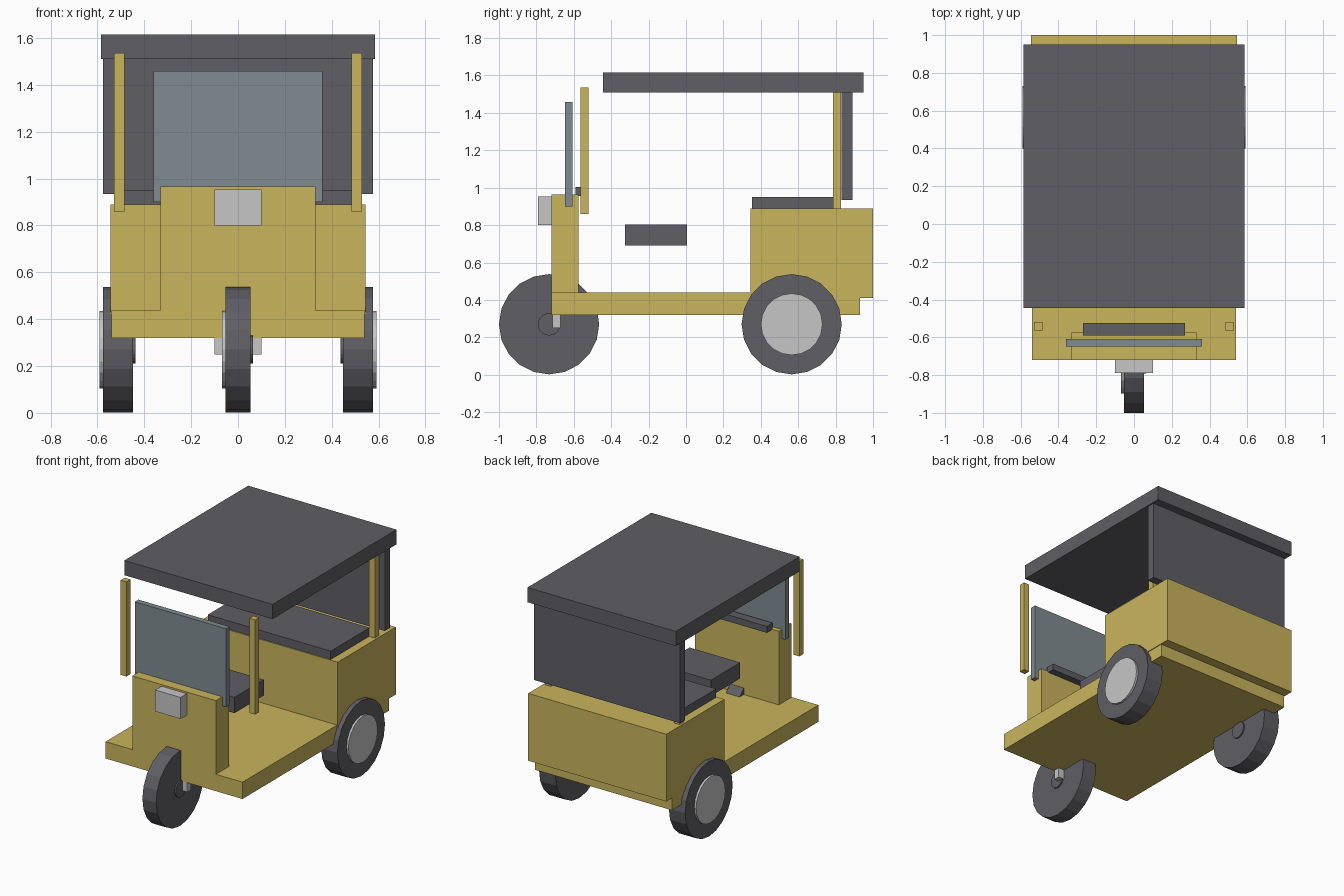
import bpy, math
from mathutils import Vector

cube = bpy.data.objects.get("Cube")
if cube:
    bpy.data.objects.remove(cube, do_unlink=True)


def material(name, r, g, b):
    m = bpy.data.materials.new(name)
    m.use_nodes = True
    m.diffuse_color = (r, g, b, 1)
    m.node_tree.nodes["Principled BSDF"].inputs["Base Color"].default_value = (r, g, b, 1)
    return m


YELLOW = material("yellow_paint", 0.59, 0.46, 0.108)
DARK = material("dark_grey", 0.115, 0.112, 0.128)
SILVER = material("light_grey", 0.56, 0.565, 0.56)
GLASS = material("blue_grey_glass", 0.215, 0.262, 0.285)


def box(name, mat, x, y, z):
    """Box spanning the given (min, max) ranges."""
    bpy.ops.mesh.primitive_cube_add(size=1)
    o = bpy.context.object
    o.name = name
    size = Vector([r[1] - r[0] for r in (x, y, z)])
    mid = Vector([(r[1] + r[0]) / 2 for r in (x, y, z)])
    for v in o.data.vertices:
        v.co = Vector([a * b for a, b in zip(v.co, size)])
    o.location = mid
    o.data.materials.append(mat)
    return o


def wide(name, mat, half, y, z):
    return box(name, mat, (-half, half), y, z)


def disc(name, mat, radius, x0, x1, y, z, sides):
    """Flat-sided cylinder with its axle along x."""
    bpy.ops.mesh.primitive_cylinder_add(
        vertices=sides, radius=radius, depth=abs(x1 - x0),
        location=((x0 + x1) / 2, y, z), rotation=(0, math.pi / 2, 0))
    o = bpy.context.object
    o.name = name
    o.data.materials.append(mat)


def wheel(name, x, half, y, side):
    """Tyre with a wide cap on its outer side and a small hub on its inner side."""
    z = 0.27
    disc(name + "_tyre", DARK, 0.268, x - half, x + half, y, z, 20)
    disc(name + "_cap", SILVER, 0.165, x, x + side * (half + 0.015), y, z, 20)
    disc(name + "_hub", DARK, 0.06, x, x - side * (half + 0.01), y, z, 20)


# Body
wide("floor", YELLOW, 0.54, (-0.72, 0.93), (0.32, 0.44))
wide("rear_body", YELLOW, 0.545, (0.345, 1.0), (0.41, 0.89))
wide("front_panel", YELLOW, 0.33, (-0.72, -0.575), (0.43, 0.965))

# Roof and rear curtain
wide("roof", DARK, 0.585, (-0.445, 0.95), (1.51, 1.615))
wide("rear_curtain", DARK, 0.576, (0.832, 0.89), (0.935, 1.512))

# Windscreen, handlebar and lamp
wide("windscreen", GLASS, 0.36, (-0.648, -0.608), (0.90, 1.458))
wide("handlebar", DARK, 0.27, (-0.59, -0.525), (0.957, 1.003))
wide("headlamp", SILVER, 0.10, (-0.79, -0.71), (0.80, 0.953))

# Seats
wide("driver_seat", DARK, 0.20, (-0.325, 0.005), (0.69, 0.803))
wide("passenger_seat", DARK, 0.485, (0.352, 0.79), (0.88, 0.95))

# Posts on both sides
for side, label in ((1, "left"), (-1, "right")):
    x = sorted((side * 0.485, side * 0.53))
    box(label + "_front_post", YELLOW, x, (-0.565, -0.52), (0.86, 1.535))
    box(label + "_rear_post", YELLOW, x, (0.785, 0.83), (0.88, 1.512))
    wheel(label + "_rear_wheel", side * 0.512, 0.064, 0.565, side)

# Front wheel and its bracket
wheel("front_wheel", 0, 0.054, -0.732, -1)
wide("front_bracket", SILVER, 0.10, (-0.715, -0.67), (0.25, 0.33))
